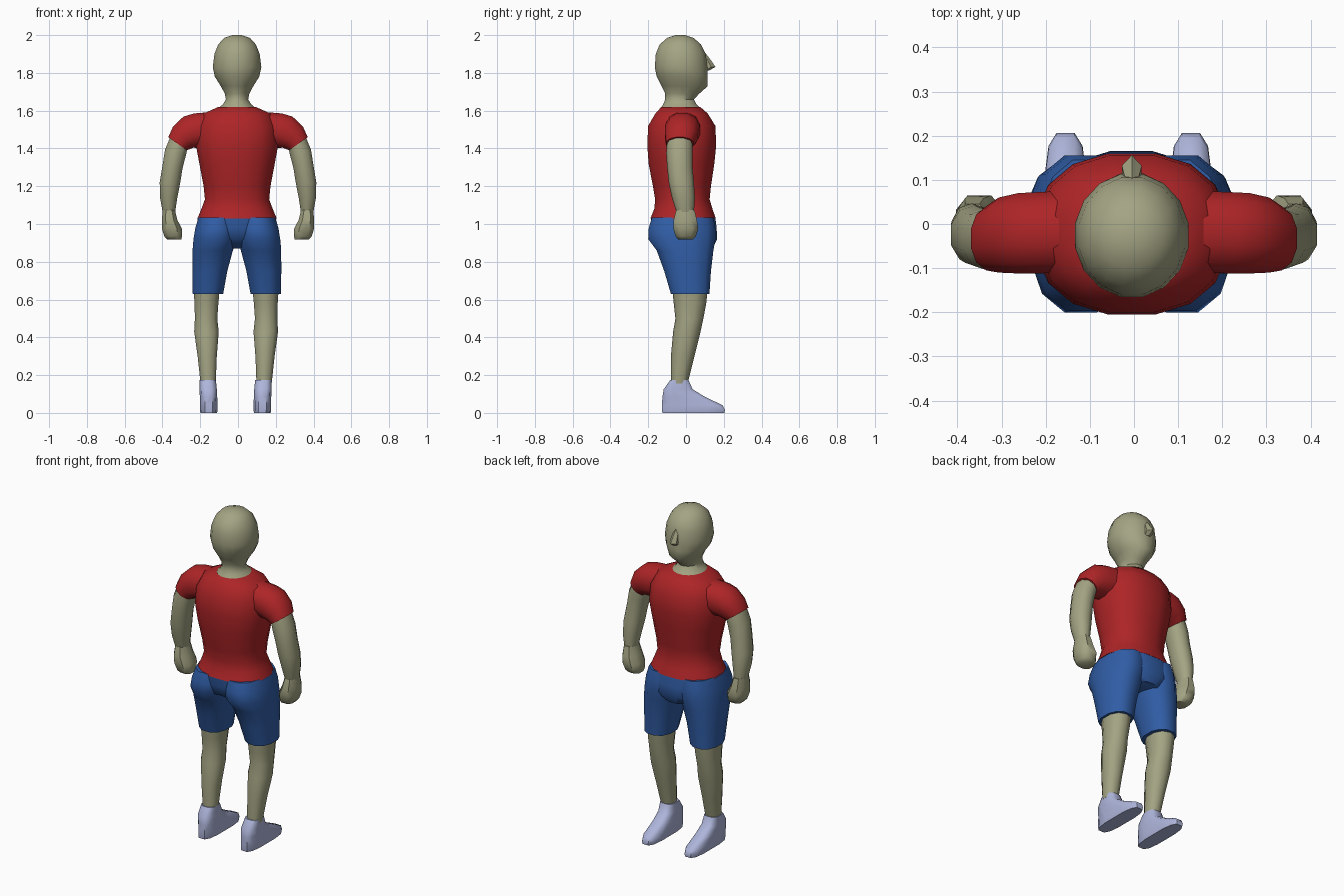
import bpy, bmesh, math

def mat(name, rgb):
    m = bpy.data.materials.new(name)
    m.diffuse_color = (*rgb, 1)
    return m

SKIN = mat("skin", (0.37, 0.37, 0.23))
RED = mat("red_cloth", (0.42, 0.018, 0.02))
BLUE = mat("blue_cloth", (0.03, 0.11, 0.38))
SHOE = mat("shoe", (0.42, 0.46, 0.70))


def loft(name, rings, material, n=12, p=2.0, side=1, shift=0.0, angle=50):
    """Skin rings (x, z, half width, y back, y front, tilt) into a closed body."""
    bm = bmesh.new()
    loops = []
    for x, z, rx, y0, y1, *tilt in rings:
        t = math.radians(tilt[0]) if tilt else 0
        loop = []
        for i in range(n):
            a = 2 * math.pi * (i + 0.5) / n
            c, s = math.cos(a), math.sin(a)
            u = math.copysign(abs(c) ** (2 / p), c) * rx
            v = math.copysign(abs(s) ** (2 / p), s) * (y1 - y0) / 2 / math.sin(
                math.pi / 2 - math.pi / n * (n % 4 == 0)) ** (2 / p)
            loop.append(bm.verts.new((side * (x + u * math.cos(t)) + shift,
                                      (y0 + y1) / 2 + v, z + u * math.sin(t))))
        loops.append(loop)
    for a, b in zip(loops, loops[1:]):
        for i in range(n):
            j = (i + 1) % n
            bm.faces.new((a[i], a[j], b[j], b[i]))
    bm.faces.new(loops[0])
    bm.faces.new(loops[-1])
    bmesh.ops.recalc_face_normals(bm, faces=bm.faces)
    me = bpy.data.meshes.new(name)
    bm.to_mesh(me)
    bm.free()
    me.materials.append(material)
    ob = bpy.data.objects.new(name, me)
    bpy.context.collection.objects.link(ob)
    bpy.ops.object.select_all(action='DESELECT')
    ob.select_set(True)
    bpy.context.view_layer.objects.active = ob
    bpy.ops.object.shade_smooth_by_angle(angle=math.radians(angle))
    return ob


# Head and neck
loft("head", [
    (0, 2.00, .025, -.055, -.005), (0, 1.985, .07, -.10, .04),
    (0, 1.95, .102, -.14, .08), (0, 1.90, .122, -.16, .105),
    (0, 1.83, .131, -.165, .113), (0, 1.78, .12, -.155, .115),
    (0, 1.73, .088, -.13, .115), (0, 1.69, .066, -.11, .07),
    (0, 1.66, .06, -.11, .042), (0, 1.635, .075, -.12, .055),
    (0, 1.61, .105, -.135, .08)], SKIN, 16, shift=-.005)

# Nose
loft("nose", [
    (0, 1.915, .012, .06, .095), (0, 1.87, .02, .06, .13),
    (0, 1.832, .026, .06, .156), (0, 1.812, .022, .06, .122)],
    SKIN, 6, shift=-.005, angle=30)

# Shirt body
loft("shirt", [
    (0, 1.62, .10, -.13, .075), (0, 1.585, .18, -.162, .115),
    (0, 1.52, .213, -.20, .155), (0, 1.42, .222, -.205, .16),
    (0, 1.32, .203, -.198, .15), (0, 1.20, .18, -.175, .132),
    (0, 1.13, .173, -.163, .125), (0, 1.08, .192, -.168, .14),
    (0, 1.03, .213, -.188, .157)], RED, 16, 2.3, shift=-.005)

# Shorts: hips between the two legs
loft("shorts_hips", [
    (0, 1.035, .211, -.186, .155), (0, .98, .21, -.18, .162),
    (0, .92, .20, -.165, .165), (0, .87, .09, -.07, .14)],
    BLUE, 16, 2.3, shift=-.006)

for side, word in ((1, "right"), (-1, "left")):
    # Short sleeve over the shoulder
    loft(word + "_sleeve", [
        (.15, 1.50, .095, -.11, .075, 90), (.215, 1.495, .095, -.112, .072, 78),
        (.25, 1.485, .095, -.112, .07, 65), (.29, 1.46, .08, -.11, .06, 46),
        (.32, 1.425, .062, -.105, .04, 35)], RED, 12, 2.2, side)

    # Bare arm, bent slightly inward at the wrist
    loft(word + "_arm", [
        (.308, 1.445, .057, -.10, .035, 36), (.332, 1.375, .06, -.105, .035, 18),
        (.347, 1.30, .056, -.10, .035, 6), (.36, 1.22, .057, -.092, .042),
        (.367, 1.14, .048, -.075, .047), (.366, 1.06, .034, -.05, .042)],
        SKIN, 10, 2.2, side)

    # Closed fist
    loft(word + "_fist", [
        (.366, 1.075, .034, -.052, .045), (.362, 1.02, .044, -.066, .058),
        (.35, .975, .056, -.067, .065), (.343, .935, .05, -.055, .052),
        (.338, .918, .04, -.042, .036)], SKIN, 8, 2.6, side)

    # Shorts leg with the seat
    loft(word + "_shorts_leg", [
        (.10, 1.035, .106, -.18, .145), (.108, .98, .115, -.197, .155),
        (.115, .92, .118, -.20, .155), (.128, .86, .11, -.155, .145),
        (.143, .75, .095, -.115, .132), (.153, .63, .083, -.08, .124)],
        BLUE, 12, 2.3, side, -.006)

    # Lower leg
    loft(word + "_lower_leg", [
        (.156, .65, .072, -.072, .115), (.157, .58, .066, -.065, .107),
        (.159, .50, .062, -.056, .092), (.157, .43, .068, -.068, .077),
        (.153, .30, .053, -.08, .045), (.148, .155, .042, -.08, .008)],
        SKIN, 10, 2.2, side, -.01)

    # Shoe
    loft(word + "_shoe", [
        (.147, .175, .044, -.083, .013), (.145, .125, .047, -.118, .035),
        (.143, .085, .047, -.125, .10), (.142, .04, .048, -.127, .195),
        (.142, .015, .048, -.127, .206), (.142, 0, .045, -.125, .203)],
        SHOE, 12, 3.2, side, -.013)
